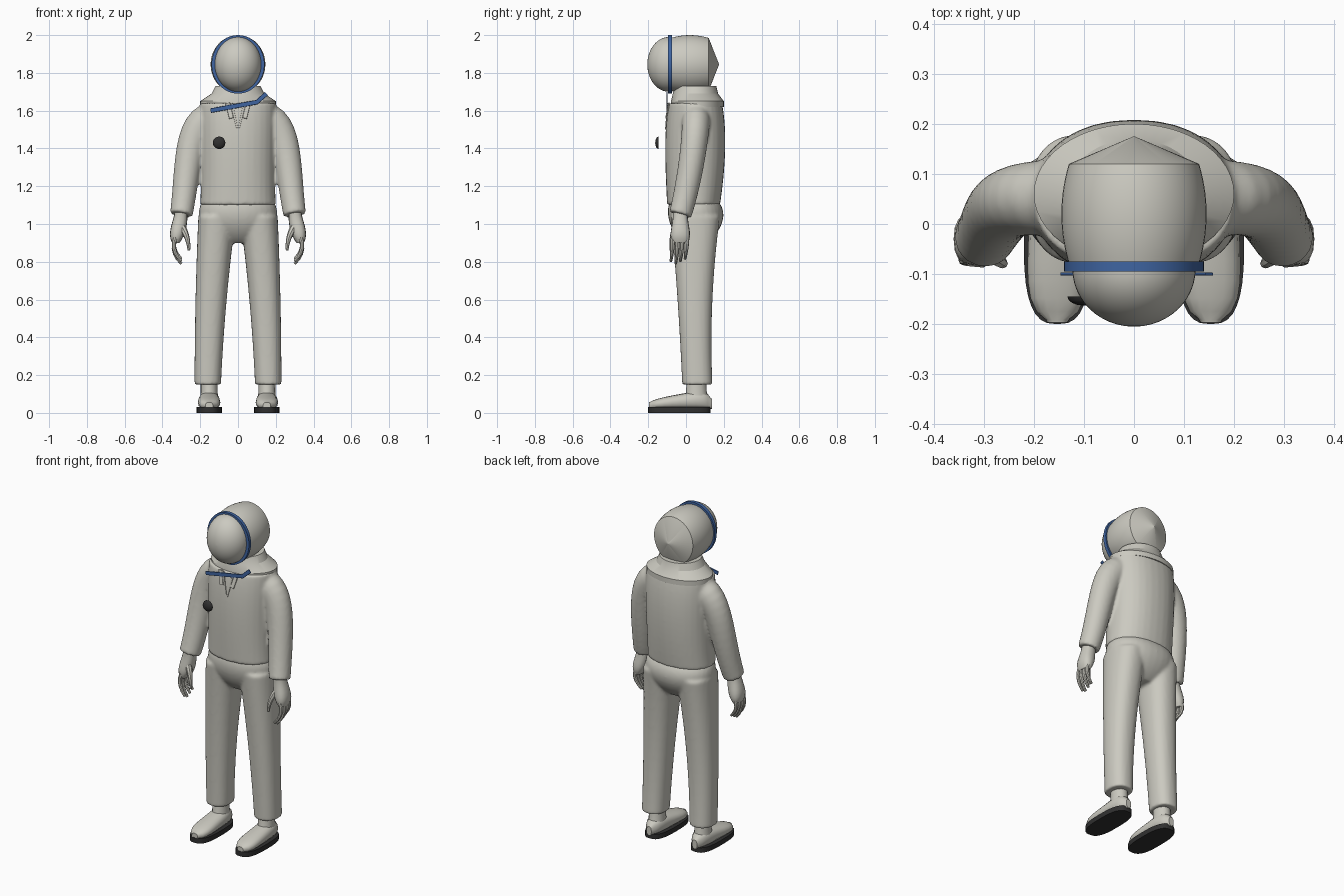
import bpy, bmesh, math
from mathutils import Vector

if "Cube" in bpy.data.objects:
    bpy.data.objects.remove(bpy.data.objects["Cube"], do_unlink=True)

ACROSS, DEPTH, UP = Vector((1, 0, 0)), Vector((0, 1, 0)), Vector((0, 0, 1))
UPRIGHT = {"reference": DEPTH, "axis": UP}
FACING = {"reference": ACROSS, "axis": DEPTH}


def material(name, red, green, blue):
    paint = bpy.data.materials.new(name)
    paint.use_nodes = True
    colour = (red, green, blue, 1)
    paint.diffuse_color = colour
    paint.node_tree.nodes["Principled BSDF"].inputs["Base Color"].default_value = colour
    return paint


suit_grey = material("suit_grey", 0.6, 0.59, 0.53)
trim_blue = material("trim_blue", 0.05, 0.13, 0.36)
dark_rubber = material("dark_rubber", 0.03, 0.03, 0.03)


def sweep(*controls, steps=14):
    """Rings (x, y, z, half width, half depth) along a Bezier curve."""
    rings = []
    for step in range(steps + 1):
        along = step / steps
        points = [Vector(control) for control in controls]
        while len(points) > 1:
            points = [p * (1 - along) + q * along for p, q in zip(points, points[1:])]
        rings.append(tuple(points[0]))
    return rings


def dome(centre, bulge, height, width, steps=12):
    """Rings of a half ellipsoid that swells towards the front."""
    x, y, z = centre
    angles = [math.pi / 2 * step / (steps + 0.1) for step in range(steps + 1)]
    return [(x, y - bulge * math.sin(angle), z, height * math.cos(angle), width * math.cos(angle))
            for angle in angles]


def outline(sides, power):
    """Unit superellipse; a higher power makes it squarer."""
    def rounded(value):
        return math.copysign(abs(value) ** (2 / power), value)
    angles = [math.tau * corner / sides for corner in range(sides)]
    return [(rounded(math.cos(angle)), rounded(math.sin(angle))) for angle in angles]


def loft(mesh, rings, reference=DEPTH, axis=None, sides=32, power=2, mirror=False):
    """Skin the rings; without an axis they stand square to their path."""
    for side in (1, -1) if mirror else (1,):
        centres = [Vector((side * x, y, z)) for x, y, z, *radii in rings]
        loops = []
        for index, (*centre, width, depth) in enumerate(rings):
            ahead = centres[min(index + 1, len(rings) - 1)]
            behind = centres[max(index - 1, 0)]
            tangent = axis or (ahead - behind).normalized()
            second = (reference - tangent * tangent.dot(reference)).normalized()
            first = second.cross(tangent)
            loops.append([mesh.verts.new(centres[index] + first * u * width + second * v * depth)
                          for u, v in outline(sides, power)])
        for lower, upper in zip(loops, loops[1:]):
            for corner in range(sides):
                before = corner - 1
                mesh.faces.new((lower[before], lower[corner], upper[corner], upper[before]))
        mesh.faces.new(loops[0])
        mesh.faces.new(loops[-1])


def finish(mesh, name, paint, angle=35):
    bmesh.ops.recalc_face_normals(mesh, faces=mesh.faces)
    data = bpy.data.meshes.new(name)
    mesh.to_mesh(data)
    mesh.free()
    data.materials.append(paint)
    for face in data.polygons:
        face.use_smooth = True
    data.set_sharp_from_angle(angle=math.radians(angle))
    thing = bpy.data.objects.new(name, data)
    bpy.context.scene.collection.objects.link(thing)
    return thing


def part(name, paint, rings, angle=35, **options):
    mesh = bmesh.new()
    loft(mesh, rings, **options)
    return finish(mesh, name, paint, angle)


def fuse(thing):
    """Weld overlapping limbs into one soft cloth surface."""
    weld = thing.modifiers.new("weld", "REMESH")
    weld.mode = "VOXEL"
    weld.voxel_size = 0.009
    weld.use_smooth_shade = True
    soften = thing.modifiers.new("soften", "SMOOTH")
    soften.factor = 0.5
    soften.iterations = 5


# Jacket: trunk and sleeves
cloth = bmesh.new()
loft(cloth, sweep((0, 0.04, 1.1, 0.2, 0.14), (0, 0.05, 1.3, 0.19, 0.16),
                  (0, 0.05, 1.5, 0.21, 0.17), (0, 0.05, 1.64, 0.2, 0.14)), power=2.2, **UPRIGHT)
loft(cloth, sweep((0.1, 0.05, 1.56, 0.09, 0.08), (0.27, 0.06, 1.58, 0.08, 0.07),
                  (0.26, 0.04, 1.3, 0.07, 0.07), (0.3, -0.03, 1.05, 0.06, 0.06)), mirror=True)
fuse(finish(cloth, "jacket", suit_grey))

# Trousers: hips and legs
cloth = bmesh.new()
loft(cloth, sweep((0, 0.04, 1.13, 0.18, 0.12), (0, 0.06, 1.06, 0.24, 0.18),
                  (0, 0.05, 0.95, 0.2, 0.13), (0, 0.05, 0.9, 0.08, 0.06)), power=2.2, **UPRIGHT)
loft(cloth, sweep((0.11, 0.05, 1.04, 0.1, 0.13), (0.15, 0.04, 0.6, 0.08, 0.08),
                  (0.16, 0.06, 0.15, 0.07, 0.08)), power=2.3, mirror=True, **UPRIGHT)
fuse(finish(cloth, "trousers", suit_grey))

# Flared collar with an upright neck
part("collar", suit_grey, [(0, 0.06, 1.62, 0.2, 0.14), (0, 0.06, 1.65, 0.2, 0.14),
                           (0, 0.05, 1.69, 0.14, 0.12), (0, 0.05, 1.73, 0.12, 0.11)],
     angle=25, sides=48, **UPRIGHT)

# Helmet: barrel shell with a pointed back, rim and visor
head = 1.845
shell = sweep((0, -0.08, head, 0.14, 0.13), (0, 0.02, head, 0.17, 0.16), (0, 0.12, head, 0.14, 0.13))
tip = (0, 0.175, head, 0.001, 0.001)
part("helmet_shell", suit_grey, shell + [tip], angle=22, sides=48, **FACING)
part("helmet_rim", trim_blue, [(0, y, head, 0.155, 0.14) for y in (-0.095, -0.075)],
     sides=48, **FACING)
part("visor", suit_grey, dome((0, -0.09, head), 0.115, 0.145, 0.123), sides=48, **FACING)

# Chest strap, badge and neck fastening
part("chest_strap", trim_blue, [(x, -0.1, z, 0.012, 0.003) for x, z in
                                ((-0.145, 1.6), (0.1, 1.645), (0.15, 1.69))], sides=8, power=6)
part("chest_badge", dark_rubber, dome((-0.1, -0.145, 1.43), 0.018, 0.033, 0.033, steps=4),
     sides=20, **FACING)
part("neck_tabs", suit_grey, [(0.055, -0.09, 1.64, 0.012, 0.004), (0.035, -0.106, 1.56, 0.012, 0.004)],
     sides=8, power=6, mirror=True)
part("neck_flaps", suit_grey, [(0.035, -0.095, 1.64, 0.007, 0.004), (0.003, -0.107, 1.5, 0.004, 0.004)],
     sides=8, power=6, mirror=True)

# Hands: wrist and palm, curled fingers, thumb
flesh = bmesh.new()
loft(flesh, sweep((0.3, -0.03, 1.09, 0.03, 0.04), (0.3, -0.03, 1, 0.04, 0.03),
                  (0.33, -0.03, 0.95, 0.05, 0.07), (0.33, -0.03, 0.9, 0.02, 0.04), steps=8),
     sides=16, power=2.4, mirror=True)
for finger in range(4):
    y = finger / 40 - 0.07
    end = 0.79 + abs(finger - 1) / 80
    loft(flesh, sweep((0.33, y, 0.93, 0.012, 0.012), (0.36, y, end + 0.06, 0.012, 0.012),
                      (0.3, y - 0.01, end, 0.007, 0.007), steps=5), sides=8, mirror=True)
loft(flesh, sweep((0.3, -0.05, 0.99, 0.02, 0.02), (0.26, -0.08, 0.93, 0.014, 0.014),
                  (0.26, -0.08, 0.86, 0.007, 0.007), steps=5), sides=8, mirror=True)
finish(flesh, "hands", suit_grey)

# Shoes: ankle, rounded upper that rises to the heel, flat sole
foot, bottom = 0.153, 0.02
part("ankles", suit_grey, [(foot, 0.055, 0.06, 0.05, 0.07), (foot, 0.055, 0.11, 0.045, 0.055),
                           (foot, 0.055, 0.2, 0.045, 0.05)], sides=12, mirror=True, **UPRIGHT)
upper = []
for step in range(13):
    along = math.sin(math.pi * (step / 12 - 0.5))
    fullness = math.sqrt(max(1 - along ** 4, 0.1))
    top = 0.05 + (0.05 + 0.03 * along) * fullness
    upper.append((foot, 0.167 * along - 0.03, (top + bottom) / 2, (top - bottom) / 2,
                  (0.058 - 0.006 * along) * fullness))
part("shoe_uppers", suit_grey, upper, sides=16, power=2.4, mirror=True, **FACING)
part("shoe_soles", dark_rubber, [(foot, -0.035, z, 0.067, 0.165) for z in (0, 0.03)],
     power=2.8, mirror=True, **UPRIGHT)
